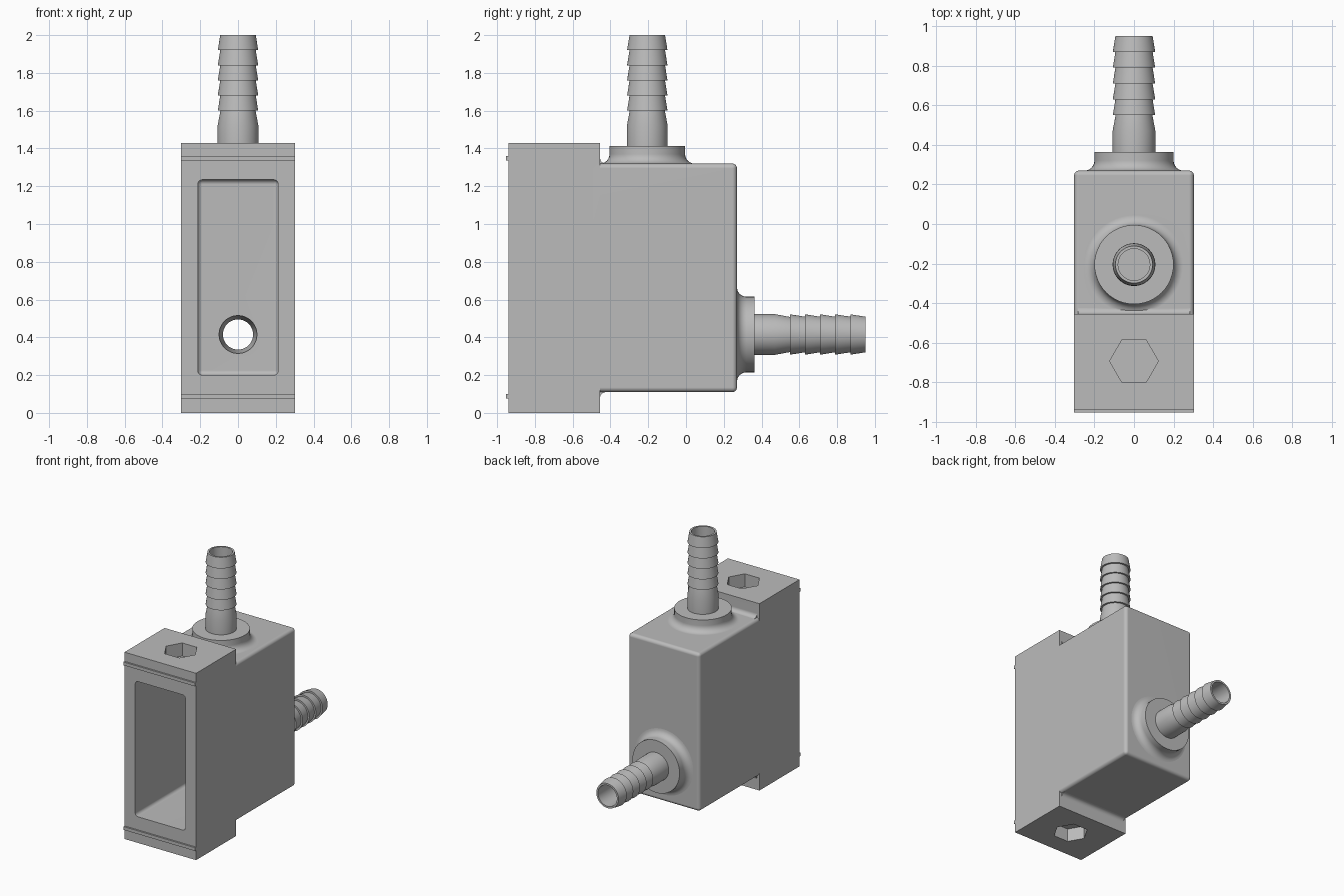
import bpy, bmesh
from math import pi, cos, sin, radians
from mathutils import Matrix, Vector

cube = bpy.data.objects.get("Cube")
if cube:
    bpy.data.objects.remove(cube, do_unlink=True)

grey = bpy.data.materials.new("plain_grey")
grey.use_nodes = True
GREY = (0.5, 0.5, 0.5, 1)
grey.diffuse_color = GREY
grey.node_tree.nodes["Principled BSDF"].inputs["Base Color"].default_value = GREY

W = 0.303                                  # half width of the housing
TOP_PORT = Matrix.Translation((0, -0.205, 1.32))
BACK_PORT = Matrix.Translation((0, 0.27, 0.415)) @ Matrix.Rotation(-pi / 2, 4, 'X')


def finish(name, bm):
    bmesh.ops.recalc_face_normals(bm, faces=bm.faces)
    mesh = bpy.data.meshes.new(name)
    bm.to_mesh(mesh)
    bm.free()
    mesh.materials.append(grey)
    obj = bpy.data.objects.new(name, mesh)
    bpy.context.collection.objects.link(obj)
    return obj


def box(name, low, high, bevel=0.0):
    """Box between two corners; edges not on its front face can be rounded."""
    low, high = Vector(low), Vector(high)
    bm = bmesh.new()
    bmesh.ops.create_cube(bm, size=1)
    for v in bm.verts:
        v.co = (low + high) / 2 + v.co * (high - low)
    if bevel:
        edges = [e for e in bm.edges
                 if any(v.co.y > low.y + 0.001 for v in e.verts)]
        bmesh.ops.bevel(bm, geom=edges, offset=bevel, segments=4,
                        profile=0.5, affect='EDGES')
    return finish(name, bm)


def lathe(name, profile, matrix, sides=48):
    """Closed solid turned from (radius, height) points."""
    bm = bmesh.new()
    rings = [[bm.verts.new((r * cos(2 * pi * i / sides), r * sin(2 * pi * i / sides), h))
              for i in range(sides)] for r, h in profile]
    for a, b in zip(rings, rings[1:]):
        for i in range(sides):
            j = (i + 1) % sides
            bm.faces.new((a[i], a[j], b[j], b[i]))
    bm.faces.new(rings[0])
    bm.faces.new(rings[-1])
    bm.transform(matrix)
    return finish(name, bm)


def prism(name, points, half):
    """Extrude a (y, z) outline across the width."""
    bm = bmesh.new()
    face = bm.faces.new([bm.verts.new((-half, y, z)) for y, z in points])
    new = bmesh.ops.extrude_face_region(bm, geom=[face])["geom"]
    bmesh.ops.translate(bm, vec=(2 * half, 0, 0),
                        verts=[v for v in new if isinstance(v, bmesh.types.BMVert)])
    return finish(name, bm)


def combine(target, other, operation):
    mod = target.modifiers.new(operation, 'BOOLEAN')
    mod.operation, mod.object, mod.solver = operation, other, 'EXACT'
    bpy.context.view_layer.objects.active = target
    bpy.ops.object.modifier_apply(modifier=mod.name)
    bpy.data.objects.remove(other, do_unlink=True)


# Housing: front flange block and rounded rear box
housing = box("housing", (-W, -0.94, 0), (W, -0.455, 1.43))
combine(housing, box("rear_box", (-W, -0.6, 0.11), (W, 0.27, 1.32), 0.025), 'UNION')

# Concave fillets where the rear box meets the flange
R = 0.03
for level, s in ((1.32, 1), (0.11, -1)):
    arc = [(-0.455 + R - R * cos(a), level + s * (R - R * sin(a)))
           for a in (i * pi / 10 for i in range(6))]
    outline = arc + [(-0.455 + R, level - s * 0.02), (-0.48, level - s * 0.02),
                     (-0.48, level + s * R)]
    combine(housing, prism("step_fillet", outline, W - 0.02), 'UNION')

# Hose ports: flared collar, neck, five barbs
port = [(0.25, -0.06)]
port += [(0.25 - 0.05 * sin(a), 0.05 - 0.05 * cos(a))
         for a in (i * pi / 12 for i in range(7))]
port += [(0.2, 0.093), (0.108, 0.093), (0.108, 0.2), (0.093, 0.28)]
for i in range(5):
    h = 0.28 + 0.08 * i
    port += [(0.107, h), (0.094, h + 0.08)]
for name, m in (("top_port", TOP_PORT), ("back_port", BACK_PORT)):
    combine(housing, lathe(name, port, m), 'UNION')

# Front cavity, then bores opening into it
combine(housing, box("cavity", (-0.213, -1.1, 0.2), (0.213, 0.18, 1.235), 0.025), 'DIFFERENCE')
bore = [(0.1, -0.15), (0.1, -0.08), (0.08, 0.06), (0.08, 0.8)]
for m in (TOP_PORT, BACK_PORT):
    combine(housing, lathe("bore", bore, m), 'DIFFERENCE')

# Hexagonal pockets in both ends of the flange
for z in (0, 1.43):
    m = Matrix.Translation((0, -0.693, z))
    combine(housing, lathe("hex_pocket", [(0.123, -0.1), (0.123, 0.1)], m, 6), 'DIFFERENCE')

# Smooth curved faces, keep flat faces flat
bpy.ops.object.select_all(action='DESELECT')
housing.select_set(True)
bpy.context.view_layer.objects.active = housing
bpy.ops.object.shade_smooth_by_angle(angle=radians(30))
normals = housing.modifiers.new("flat_faces", 'WEIGHTED_NORMAL')
normals.keep_sharp = True

# Thin ridges across the front
for name, z in (("upper_ridge", 1.335), ("lower_ridge", 0.075)):
    box(name, (-W, -0.953, z), (W, -0.935, z + 0.025))
